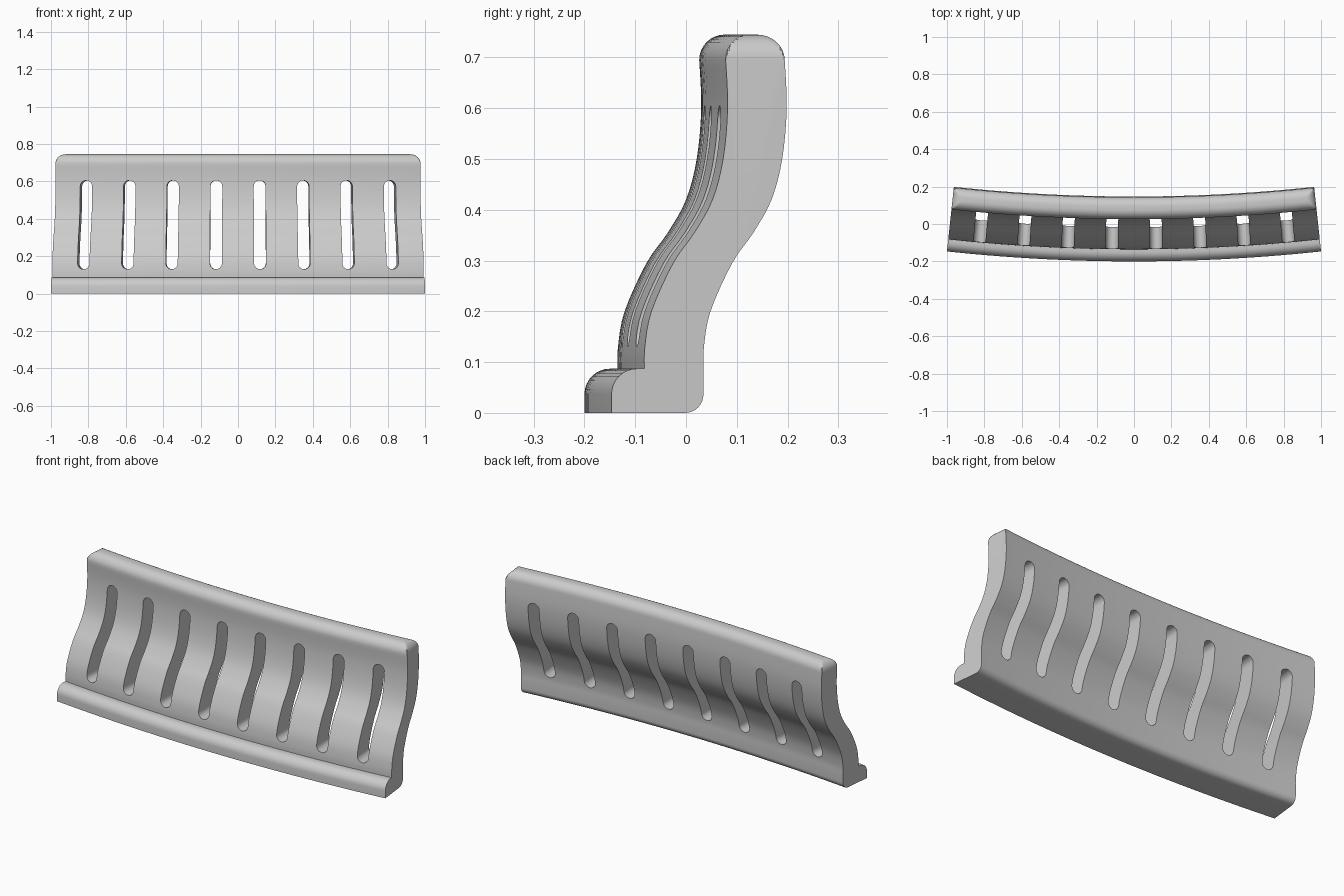
import bpy, bmesh, math
from mathutils import Vector, Matrix

cube = bpy.data.objects.get("Cube")
if cube:
    bpy.data.objects.remove(cube, do_unlink=True)

RADIUS = 9.4                      # bend radius at the toe of the foot
CENTRE = RADIUS - 0.2             # y of the bend axis
HALF = math.asin(1 / RADIUS)      # half of the bend angle
HEIGHT = 0.745
DEPTH = 0.117                     # board thickness, front to back
CORNER = 0.05                     # rounding of the top edges and corners

grey = bpy.data.materials.new("light_grey")
grey.use_nodes = True
grey.diffuse_color = (0.6, 0.6, 0.6, 1)
grey.node_tree.nodes["Principled BSDF"].inputs["Base Color"].default_value = (0.6, 0.6, 0.6, 1)


def arc(y, z, r, start, end, steps=8):
    angles = [math.radians(start + (end - start) * i / steps) for i in range(steps + 1)]
    return [(y + r * math.cos(a), z + r * math.sin(a)) for a in angles]


def spline(points, steps=4):
    """Smooth curve through the points."""
    pts = [Vector(p) for p in [points[0]] + points + [points[-1]]]
    out = []
    for a, b, c, d in zip(pts, pts[1:], pts[2:], pts[3:]):
        for i in range(steps):
            t = i / steps
            out.append(tuple(0.5 * (2 * b + (c - a) * t + (2 * a - 5 * b + 4 * c - d) * t * t
                                    + (3 * b - a - 3 * c + d) * t ** 3)))
    return out + [points[-1]]


def make_object(name, bm):
    bmesh.ops.recalc_face_normals(bm, faces=bm.faces)
    mesh = bpy.data.meshes.new(name)
    bm.to_mesh(mesh)
    bm.free()
    mesh.materials.append(grey)
    obj = bpy.data.objects.new(name, mesh)
    bpy.context.collection.objects.link(obj)
    return obj


# Side profile: rounded toe, S-shaped board, rounded top and heel
wave = spline([(-0.135, 0.087), (-0.134, 0.13), (-0.121, 0.2), (-0.078, 0.295), (-0.036, 0.355),
               (0.0, 0.42), (0.021, 0.5), (0.03, 0.6), (0.026, HEIGHT - CORNER)])
top_y, top_z = wave[-1]
heel = 0.036
profile = [(-0.2, 0)]
profile += arc(-0.15, 0.037, 0.05, 180, 90)
profile += wave[:-1]
profile += arc(top_y + CORNER, top_z, CORNER, 180, 90)
profile += arc(top_y + DEPTH - CORNER, top_z, CORNER, 90, 0)
profile += [(y + DEPTH, z) for y, z in reversed(wave[:-1])]
profile += arc(-0.018 - heel, heel, heel, 0, -90)

# Sweep stations, finer at both ends for the rounded upper corners
end_offsets = [CORNER * (1 - math.cos(math.pi / 2 * i / 8)) / RADIUS for i in range(9)]
inner = HALF - end_offsets[-1]
stations = [-HALF + o for o in end_offsets]
stations += [-inner + 2 * inner * i / 24 for i in range(1, 24)]
stations += [HALF - o for o in reversed(end_offsets)]

# Curved back board
bm = bmesh.new()
rings = []
for angle in stations:
    inset = min((HALF - abs(angle)) * RADIUS, CORNER)
    limit = HEIGHT - CORNER + math.sqrt(max(0, CORNER ** 2 - (CORNER - inset) ** 2))
    ring = []
    for y, z in profile:
        r = CENTRE - y
        ring.append(bm.verts.new((r * math.sin(angle), CENTRE - r * math.cos(angle), min(z, limit))))
    rings.append(ring)
count = len(profile)
for a, b in zip(rings, rings[1:]):
    for i in range(count):
        j = (i + 1) % count
        bm.faces.new((a[i], a[j], b[j], b[i]))
bm.faces.new(rings[0])
bm.faces.new(rings[-1])
bmesh.ops.remove_doubles(bm, verts=bm.verts, dist=0.00002)
board = make_object("curved_board", bm)

# Row of round-ended slots, each pointing at the bend axis
bm = bmesh.new()
half_width, low, high = 0.032, 0.13, 0.605
outline = arc(0, high - half_width, half_width, 0, 180, 12)
outline += arc(0, low + half_width, half_width, 180, 360, 12)
for k in range(8):
    turn = Matrix.Rotation((k - 3.5) * 0.235 / (RADIUS - 0.12), 3, "Z")
    pivot = Vector((0, CENTRE, 0))
    front, back = ([bm.verts.new(pivot + turn @ (Vector((x, y, z)) - pivot)) for x, z in outline]
                   for y in (-0.35, 0.35))
    n = len(outline)
    bm.faces.new(front)
    bm.faces.new(back)
    for i in range(n):
        bm.faces.new((front[i], front[(i + 1) % n], back[(i + 1) % n], back[i]))
cutter = make_object("slot_cutter", bm)
cutter.hide_render = True

cut = board.modifiers.new("slots", "BOOLEAN")
cut.object = cutter
cut.operation = "DIFFERENCE"
cut.solver = "EXACT"

bpy.ops.object.select_all(action="DESELECT")
board.select_set(True)
bpy.context.view_layer.objects.active = board
bpy.ops.object.modifier_apply(modifier=cut.name)
bpy.data.objects.remove(cutter, do_unlink=True)
bpy.ops.object.shade_smooth_by_angle(angle=math.radians(35))
